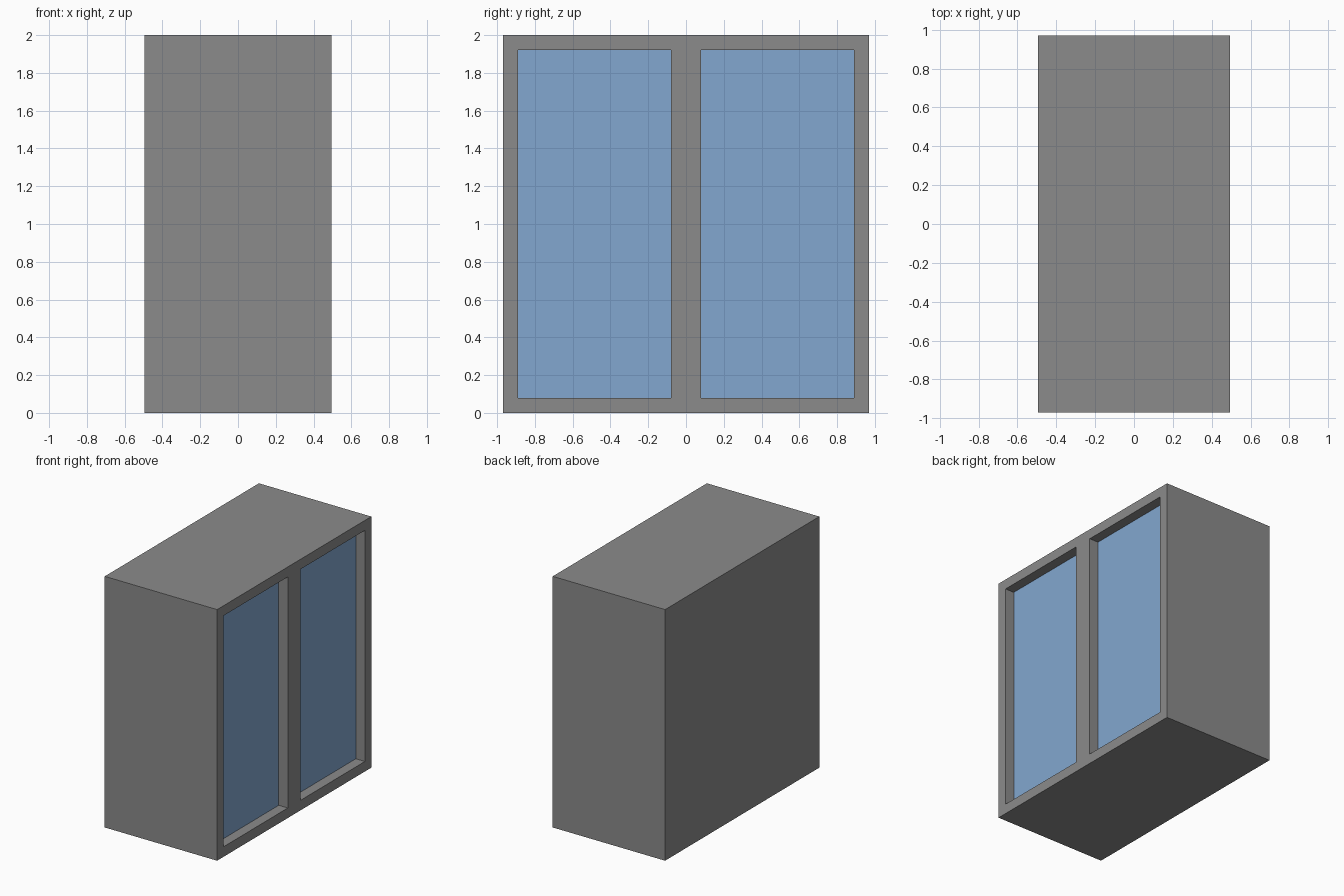
import bpy

if "Cube" in bpy.data.objects:
    bpy.data.objects.remove(bpy.data.objects["Cube"])

HX, HY, H = 0.495, 0.97, 2.0      # half depth, half width, height
FRAME, RECESS = 0.08, 0.08        # frame bar width, pane recess


def material(name, color):
    m = bpy.data.materials.new(name)
    m.diffuse_color = (*color, 1.0)
    m.use_nodes = True
    m.node_tree.nodes["Principled BSDF"].inputs["Base Color"].default_value = m.diffuse_color
    return m


def box(name, lo, hi):
    bpy.ops.mesh.primitive_cube_add(size=1, location=[(a + b) / 2 for a, b in zip(lo, hi)])
    o = bpy.context.object
    o.name = name
    o.scale = [b - a for a, b in zip(lo, hi)]
    bpy.ops.object.transform_apply(location=True, rotation=True, scale=True)
    return o


grey = material("grey_casing", (0.258, 0.258, 0.258))
blue = material("blue_glass", (0.225, 0.386, 0.628))

# Solid casing
casing = box("casing", (-HX, -HY, 0), (HX, HY, H))

# Two recessed window openings in the +x side
cutters = []
for side in (-1, 1):
    ya, yb = sorted((side * FRAME, side * (HY - FRAME)))
    c = box("opening_cutter", (HX - RECESS, ya, FRAME), (HX + 0.2, yb, H - FRAME))
    c.hide_render = True
    cutters.append(c)
    mod = casing.modifiers.new("opening", "BOOLEAN")
    mod.operation = "DIFFERENCE"
    mod.solver = "EXACT"
    mod.object = c

bpy.context.view_layer.update()
mesh = bpy.data.meshes.new_from_object(
    casing.evaluated_get(bpy.context.evaluated_depsgraph_get()))
casing.modifiers.clear()
casing.data = mesh
for c in cutters:
    bpy.data.objects.remove(c)

# Glass colour on the recessed faces that look towards +x
mesh.materials.clear()
mesh.materials.append(grey)
mesh.materials.append(blue)
for p in mesh.polygons:
    p.use_smooth = False
    p.material_index = int(p.normal.x > 0.9 and p.center.x < HX - RECESS / 2)
